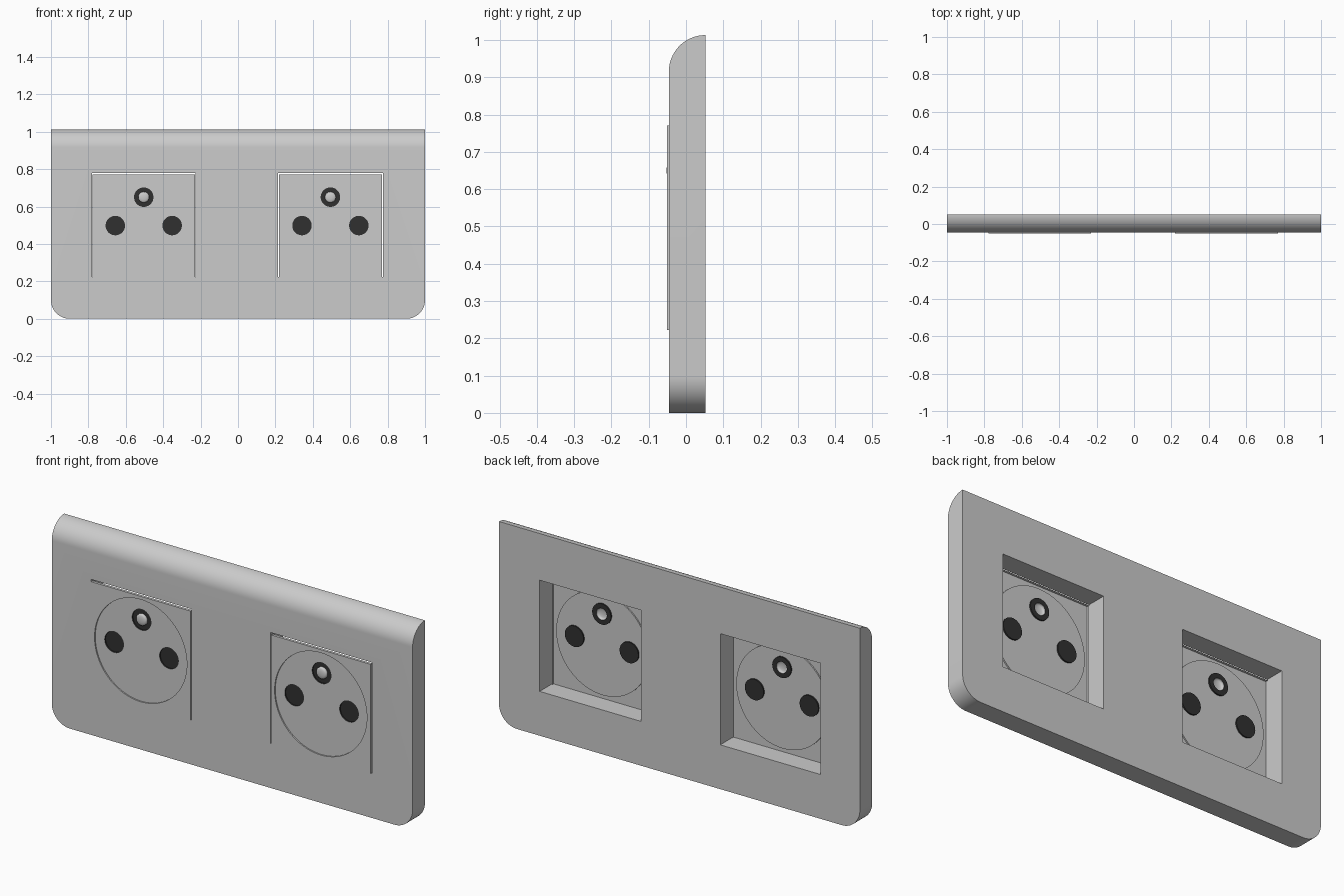
import bpy, bmesh, math
from mathutils import Vector

if "Cube" in bpy.data.objects:
    bpy.data.objects.remove(bpy.data.objects["Cube"])

FRONT, BACK, TOP = -0.046, 0.052, 1.013
dark = bpy.data.materials.new("dark_contact")
dark.diffuse_color = (0.03, 0.03, 0.03, 1)
dark.use_nodes = True
dark.node_tree.nodes["Principled BSDF"].inputs["Base Color"].default_value = dark.diffuse_color


def finish(bm, name, material=None, face_front=False):
    bmesh.ops.recalc_face_normals(bm, faces=bm.faces)
    if face_front and sum(f.normal.y * f.calc_area() for f in bm.faces) > 0:
        bmesh.ops.reverse_faces(bm, faces=bm.faces)
    me = bpy.data.meshes.new(name)
    bm.to_mesh(me)
    bm.free()
    ob = bpy.data.objects.new(name, me)
    bpy.context.collection.objects.link(ob)
    if material:
        me.materials.append(material)
    bpy.ops.object.select_all(action='DESELECT')
    ob.select_set(True)
    bpy.context.view_layer.objects.active = ob
    return ob


def circle(cx, cz, r, n=48):
    return [(cx + r * math.cos(2 * math.pi * i / n), cz + r * math.sin(2 * math.pi * i / n)) for i in range(n)]


def rect(cx, cz, w, h):
    return [(cx + sx * w, cz + sz * h) for sx, sz in ((1, 1), (-1, 1), (-1, -1), (1, -1))]


def loop(bm, pts, y):
    return [bm.verts.new((x, y, z)) for x, z in pts]


def bridge(bm, a, b):
    for i in range(len(a)):
        j = (i + 1) % len(a)
        bm.faces.new((a[i], a[j], b[j], b[i]))


def fill(bm, *loops):
    edges = []
    for l in loops:
        for i in range(len(l)):
            pair = (l[i], l[(i + 1) % len(l)])
            edges.append(bm.edges.get(pair) or bm.edges.new(pair))
    bmesh.ops.triangle_fill(bm, edges=edges, use_beauty=True, normal=Vector((0, -1, 0)))


# Wall plate: side profile with rounded top front edge, swept across x
R = BACK - FRONT
prof = [(BACK, 0), (FRONT, 0)]
prof += [(BACK - R * math.cos(t * math.pi / 40), TOP - R + R * math.sin(t * math.pi / 40)) for t in range(21)]
bm = bmesh.new()
a = [bm.verts.new((-1, y, z)) for y, z in prof]
b = [bm.verts.new((1, y, z)) for y, z in prof]
bridge(bm, a, b)
bm.faces.new(a)
bm.faces.new(b)
corners = [bm.edges.get((l[0], l[1])) for l in (a, b)]
bmesh.ops.bevel(bm, geom=corners, offset=0.1, segments=16, profile=0.5, affect='EDGES')
plate = finish(bm, "wall_plate")

# centre x, half width of opening
sockets = {"left": (-0.504, 0.2775), "right": (0.494, 0.281)}

# Square openings through the plate
for cx, w in sockets.values():
    bm = bmesh.new()
    pts = rect(cx, 0.5005, w, 0.2785)
    a, b = loop(bm, pts, -0.2), loop(bm, pts, 0.2)
    bridge(bm, a, b)
    bm.faces.new(a)
    bm.faces.new(b)
    cutter = finish(bm, "opening_cutter")
    cutter.hide_render = True
    mod = plate.modifiers.new("opening", 'BOOLEAN')
    mod.object, mod.operation, mod.solver = cutter, 'DIFFERENCE', 'EXACT'
    bpy.context.view_layer.objects.active = plate
    bpy.ops.object.modifier_apply(modifier=mod.name)
    bpy.data.objects.remove(cutter)
plate.select_set(True)
bpy.ops.object.shade_smooth_by_angle(angle=math.radians(30))

FACE, FLOOR, DEEP = -0.0505, -0.044, -0.037
for side, (cx, _) in sockets.items():
    holes = [(cx - 0.152, 0.498), (cx + 0.152, 0.498), (cx, 0.65)]

    # Socket cover: thin shell with skirt and shallow round dish
    bm = bmesh.new()
    pts = rect(cx, 0.496, 0.275, 0.274)
    outer, skirt = loop(bm, pts, FACE), loop(bm, pts, DEEP)
    ring = circle(cx, 0.498, 0.256, 96)
    rim, floor = loop(bm, ring, FACE), loop(bm, ring, FLOOR)
    bridge(bm, outer, skirt)
    bridge(bm, rim, floor)
    fill(bm, outer, rim)
    fill(bm, floor, *[loop(bm, circle(x, z, 0.052), FLOOR) for x, z in holes])
    finish(bm, side + "_socket_cover", face_front=True)
    bpy.ops.object.shade_smooth_by_angle(angle=math.radians(30))

    # Dark contact holes; the upper one is a ring around the earth pin
    bm = bmesh.new()
    for i, (x, z) in enumerate(holes):
        lip = loop(bm, circle(x, z, 0.052), FLOOR)
        base = loop(bm, circle(x, z, 0.052), DEEP)
        bridge(bm, lip, base)
        if i < 2:
            bm.faces.new(base)
        else:
            bridge(bm, base, loop(bm, circle(x, z, 0.029), DEEP))
    finish(bm, side + "_contact_holes", dark, face_front=True)
    bpy.ops.object.shade_smooth_by_angle(angle=math.radians(30))

    # Earth pin with a domed tip
    bm = bmesh.new()
    x, z = holes[2]
    rings = [loop(bm, circle(x, z, r), y) for r, y in
             ((0.029, DEEP), (0.029, -0.044), (0.027, -0.047), (0.021, -0.0498), (0.011, -0.0515))]
    for p, q in zip(rings, rings[1:]):
        bridge(bm, p, q)
    tip = bm.verts.new((x, -0.052, z))
    for i, v in enumerate(rings[-1]):
        bm.faces.new((v, rings[-1][(i + 1) % 48], tip))
    finish(bm, side + "_earth_pin", face_front=True)
    bpy.ops.object.shade_smooth_by_angle(angle=math.radians(40))
